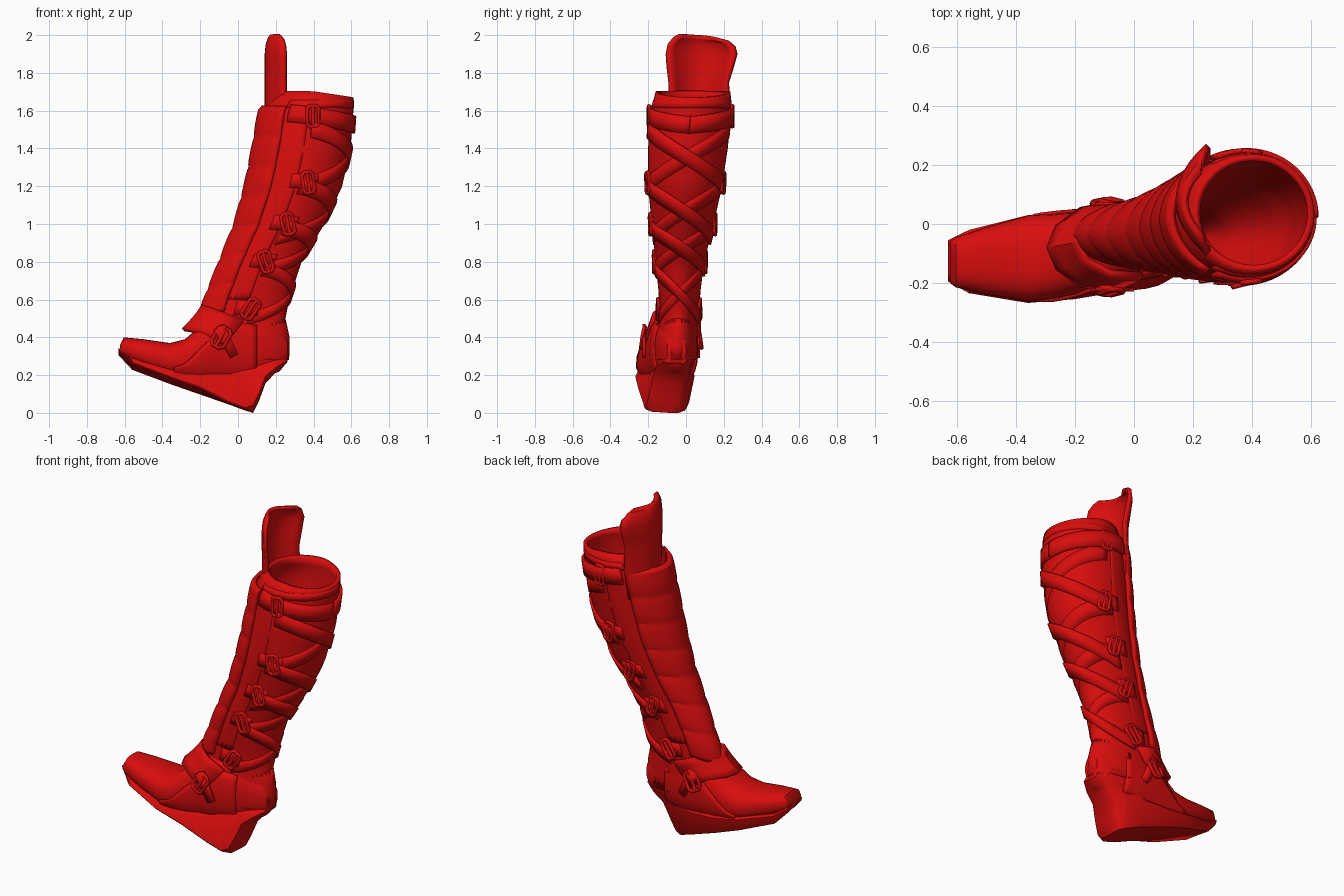
import bpy, math
from mathutils import Vector, Matrix

if "Cube" in bpy.data.objects:
    bpy.data.objects.remove(bpy.data.objects["Cube"])

red = bpy.data.materials.new("red_leather")
red.diffuse_color = (0.7, 0.004, 0.004, 1)
red.use_nodes = True
red.node_tree.nodes["Principled BSDF"].inputs["Base Color"].default_value = red.diffuse_color


def finish(ob, angle=35):
    ob.data.materials.append(red)
    bpy.ops.object.select_all(action='DESELECT')
    ob.select_set(True)
    bpy.context.view_layer.objects.active = ob
    if ob.type == 'MESH':
        bpy.ops.object.shade_smooth_by_angle(angle=math.radians(angle))
    return ob


def grid(name, rows, closed=False, caps=False, thick=0.0, angle=35):
    """Skin a list of point rows; optional closed rings, end caps, thickness."""
    n = len(rows[0])
    faces = []
    for i in range(len(rows) - 1):
        for j in range(n if closed else n - 1):
            k = (j + 1) % n
            faces.append((i*n + j, i*n + k, (i+1)*n + k, (i+1)*n + j))
    if caps:
        faces.append(tuple(range(n))[::-1])
        faces.append(tuple((len(rows)-1)*n + j for j in range(n)))
    me = bpy.data.meshes.new(name)
    me.from_pydata([tuple(p) for r in rows for p in r], [], faces)
    ob = bpy.data.objects.new(name, me)
    bpy.context.collection.objects.link(ob)
    if thick:
        m = ob.modifiers.new("thickness", 'SOLIDIFY')
        m.thickness, m.offset = thick, 0
    return finish(ob, angle)


def spow(v, e):
    return math.copysign(abs(v) ** e, v)


def section(table, key):
    """Interpolate a table of cross-sections at its first column."""
    key = min(max(key, table[0][0]), table[-1][0])
    for lo, hi in zip(table, table[1:]):
        if key <= hi[0]:
            break
    t = (key - lo[0]) / (hi[0] - lo[0])
    return [p + (q - p) * t for p, q in zip(lo, hi)]


# Shaft sections: z, x front, x back, y near side, y far side
SHAFT = [(.28, -.18, .26, -.15, .05), (.4, -.2, .262, -.14, .05), (.5, -.17, .24, -.13, .05),
         (.6, -.14, .26, -.13, .06), (.8, -.06, .325, -.15, .085), (1.0, .02, .445, -.17, .135),
         (1.2, .075, .54, -.19, .18), (1.4, .115, .585, -.19, .21), (1.6, .15, .6, -.175, .23),
         (1.7, .215, .6, -.15, .225)]


def surf(a, z, off=0.0):
    """Point on the shaft at angle a (degrees) and height z, pushed out by off."""
    z, x0, x1, y0, y1 = section(SHAFT, z)
    a = math.radians(a)
    return Vector(((x0+x1)/2 + ((x1-x0)/2 + off) * math.cos(a),
                   (y0+y1)/2 + ((y1-y0)/2 + off) * math.sin(a), z))


def strap(name, a0, z0, a1, z1, w, off=0.014, thick=0.018, n=20):
    rows = []
    for i in range(n + 1):
        t = i / n
        e = .5*t + .5*t*t*(3 - 2*t)
        a, z = a0 + (a1-a0)*t, z0 + (z1-z0)*e
        rows.append([surf(a, z + w*s, off) for s in (-.5, 0, .5)])
    return grid(name, rows, thick=thick)


# Shaft tube with a slightly dipping back rim
rows = [[surf(j*9, .3 + 1.4*i/28) for j in range(40)] for i in range(29)]
for p in rows[-1]:
    p.z -= .03*max(0, (p.x - .4)/.2)
grid("shaft", rows, closed=True, thick=.022)

# Foot upper: x, y near, y far, z low, z high
FOOT = [(-.625, -.2, -.06, .315, .36), (-.605, -.215, -.045, .29, .4), (-.5, -.24, -.01, .24, .39),
        (-.36, -.263, .03, .19, .37), (-.28, -.255, .033, .17, .39), (-.2, -.24, .04, .15, .46),
        (-.1, -.21, .05, .15, .525), (0, -.185, .055, .15, .54), (.12, -.16, .05, .18, .5),
        (.22, -.13, .03, .22, .45), (.262, -.1, .0, .27, .4)]


def foot_pt(x, a, off=0.0):
    x, y0, y1, z0, z1 = section(FOOT, x)
    a = math.radians(a)
    return Vector((x, (y0+y1)/2 + ((y1-y0)/2 + off)*spow(math.cos(a), .75),
                   (z0+z1)/2 + ((z1-z0)/2 + off)*spow(math.sin(a), .85)))


grid("foot_upper", [[foot_pt(r[0], j*360/28) for j in range(28)] for r in FOOT],
     closed=True, caps=True, angle=50)

# Raised quarter panels along both sides of the foot
for side, s in (("near", -1), ("far", 1)):
    rows = []
    for i in range(15):
        t = i / 14
        top = -20 + 62*math.sin(t*math.pi/2)
        angs = [-50 + (top + 50)*k/6 for k in range(7)]
        rows.append([foot_pt(-.34 + .44*t, a if s > 0 else 180 - a, .004) for a in angs])
    grid(side + "_quarter_panel", rows, thick=.014)

# Wedge sole: x, y near, y far, z bottom, z top
SOLE = [(-.632, -.195, -.055, .305, .34), (-.56, -.235, -.02, .228, .29), (-.36, -.268, .03, .153, .235),
        (-.2, -.255, .045, .097, .21), (-.05, -.23, .045, .045, .205), (.04, -.22, .04, .012, .23),
        (.08, -.21, .035, .0, .245), (.11, -.195, .03, .06, .255), (.145, -.175, .03, .155, .265),
        (.2, -.16, .03, .215, .28), (.256, -.12, .0, .262, .287)]
rows = []
for x, y0, y1, zb, zt in SOLE:
    k, roll = .18*(zt - zb), (.03 if x < -.1 else .006)
    c = .03 if .05 < x < .25 else .008       # rounded heel corners
    h = min(c*1.2, (zt - zb)*.3)
    rows.append([(x, y0, zb+roll+h), (x, y0+c, zb+roll), (x, (y0+y1)/2, zb+roll/2*(x < .03)), (x, y1-k-c, zb),
                 (x, y1-k, zb+h), (x, y1, zt-.012), (x, y1-.012, zt), (x, y0+k+.012, zt), (x, y0+k, zt-.012)])
grid("wedge_sole", rows, closed=True, caps=True, angle=42)

# Heel counter
grid("heel_counter", [[surf(-80 + 8*i, .28 + s*(.14 + .08*math.cos(math.radians(-80+8*i))), .004)
                       for s in (0, .35, .7, 1)] for i in range(21)], thick=.014)

# Segmented shin guard with dipping centre ridges
N = 56
rows = []
for i in range(N + 1):
    row = []
    for j in range(17):
        u, t = j/8 - 1, i / N
        z = .54 + 1.08*t - .05*(1-abs(u))*(1-t)
        bulge = .007*abs(math.sin(math.pi*7*t)) ** .5
        row.append(surf(180 + 58*u, z, .014 + bulge + .016*(1-abs(u))))
    rows.append(row)
grid("shin_guard", rows, thick=.02, angle=25)

# Tall tongue above the shin: z, y near, y far, x shift
TONGUE = [(1.45, -.08, .2, .01), (1.62, -.085, .225, 0), (1.75, -.085, .22, 0), (1.83, -.095, .245, 0),
          (1.9, -.1, .265, 0), (1.95, -.09, .255, .005), (1.985, -.06, .22, .015), (2.0, -.03, .17, .025)]
rows = []
for z, y0, y1, dx in TONGUE:
    rows.append([(.152 + dx + (.1 - 2*dx)*(j/6-1)**2, y0 + (y1-y0)*j/12, z - .025*max(0, (z-1.9)*10)*(j/12)**2)
                 for j in range(13)])
grid("tongue", rows, thick=.022)

# Side panels, collar bindings and the wide top strap
for side, s in (("near", -1), ("far", 1)):
    grid(side + "_side_panel",
         [[surf(s*(90 + 38*j/8), .6 + 1.03*i/24, .004) for j in range(9)] for i in range(25)], thick=.014)
    strap(side + "_top_strap", s*116, 1.585, 0, 1.525, .09, .017 + .003*s, .018)
strap("collar", -122, 1.635, 122, 1.635, .04, .006, .014, 32)


def buckle(name, pos, normal, lean, w=.06, h=.11):
    """Chamfered rectangular ring with a centre prong, lying on the surface."""
    n = normal.normalized()
    up = (Vector((0, 0, 1)) - n*n.z).normalized()
    up = Matrix.Rotation(lean, 3, n) @ up
    mat = Matrix((up.cross(n), up, n)).transposed().to_4x4()
    mat.translation = pos
    cu = bpy.data.curves.new(name, 'CURVE')
    cu.dimensions, cu.bevel_depth, cu.bevel_resolution = '3D', .01, 1
    c = .22*w
    ring = [(w/2, h/2-c), (w/2-c, h/2), (c-w/2, h/2), (-w/2, h/2-c),
            (-w/2, c-h/2), (c-w/2, -h/2), (w/2-c, -h/2), (w/2, c-h/2)]
    for pts, cyc in ((ring, True), ([(0, -h/2), (0, h/2)], False)):
        sp = cu.splines.new('POLY')
        sp.points.add(len(pts) - 1)
        for p, q in zip(sp.points, pts):
            p.co = (*q, 0, 1)
        sp.use_cyclic_u = cyc
    ob = bpy.data.objects.new(name, cu)
    bpy.context.collection.objects.link(ob)
    ob.matrix_world = mat
    finish(ob)


# Buckles and strap ends down each side: height, angle from the back, lean
BUCKLES = [(1.57, 84, 0), (1.22, 76, -.15), (1.0, 82, -.2), (.8, 86, -.3), (.55, 85, .6)]
for side, s in (("near", -1), ("far", 1)):
    for i, (z, a, lean) in enumerate(BUCKLES):
        p = surf(s*a, z, .02)
        buckle(f"{side}_buckle_{i+1}", p, p - surf(s*a, z, -.1), lean*s)
        strap(f"{side}_tab_{i+1}", s*(a+22), z + .01, s*(a-12), z, .075, .01, .016, 6)

# Crossed straps over the calf: start height, end height, width
CROSS = [(1.2, 1.5, .085), (.93, 1.2, .08), (.76, .98, .075), (.5, .76, .065)]
for i, (z0, z1, w) in enumerate(CROSS):
    strap(f"cross_strap_{i+1}_a", -86, z0, 84, z1, w, .008, .016, 24)
    strap(f"cross_strap_{i+1}_b", 86, z0, -84, z1, w, .017, .016, 24)

# Instep cuff: lower and upper edges wrapped over the ankle front
LOW = [(-.08, -.222, .36), (-.18, -.205, .42), (-.26, -.15, .435), (-.29, -.08, .44),
       (-.26, -.01, .435), (-.18, .048, .42), (-.08, .066, .36)]
TOP = [(.03, -.175, .49), (-.08, -.165, .53), (-.16, -.12, .56), (-.185, -.06, .565),
       (-.16, .0, .56), (-.08, .055, .53), (.03, .068, .49)]
rows = [[Vector(p).lerp(Vector(q), k/4) + Vector((.008, 0, 0))*math.sin(math.pi*k/4)
         for p, q in zip(LOW, TOP)] for k in range(5)]
grid("instep_cuff", rows, thick=.022)

# Ankle strap ends and buckles on both sides
for side, s in (("near", -1), ("far", 1)):
    y = -.222 if s < 0 else .066
    buckle(side + "_ankle_buckle", Vector((-.09, y + .006*s, .4)), Vector((-.1, s, .2)), .5*s, .075, .11)
    grid(side + "_ankle_strap", [[(-.13 + .09*t, y, .44 - .15*t), (-.07 + .07*t, y, .47 - .16*t)]
                                 for t in (0, .5, 1)], thick=.016)
